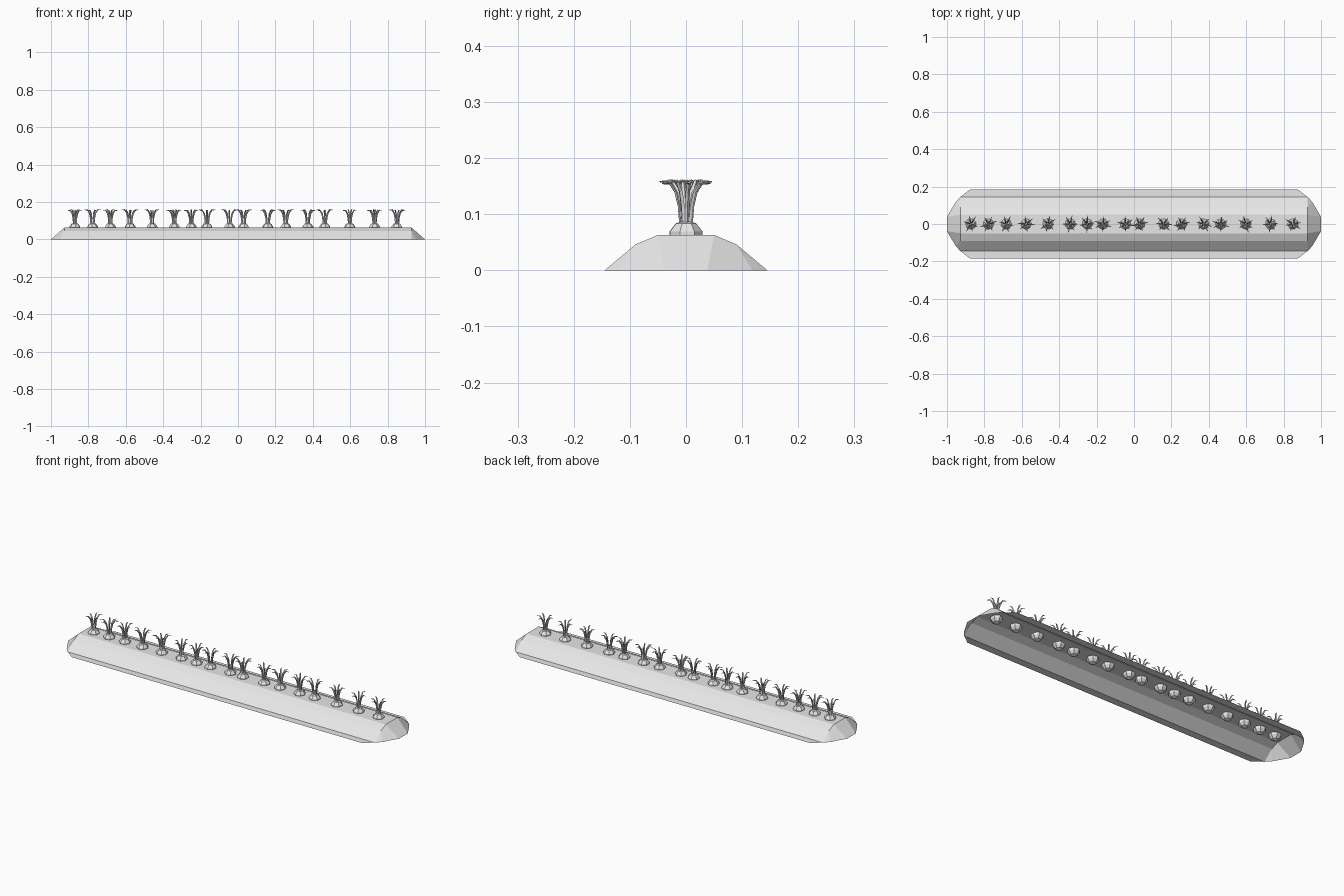
import bpy, bmesh, math, random
from mathutils import Vector, Matrix

random.seed(4)
cube = bpy.data.objects.get("Cube")
if cube:
    bpy.data.objects.remove(cube, do_unlink=True)

grey = bpy.data.materials.new("light grey")
grey.use_nodes = True
grey.diffuse_color = (0.8, 0.8, 0.8, 1)
grey.node_tree.nodes["Principled BSDF"].inputs["Base Color"].default_value = (0.8, 0.8, 0.8, 1)


def to_mesh(name, bm):
    mesh = bpy.data.meshes.new(name)
    bm.to_mesh(mesh)
    bm.free()
    mesh.materials.append(grey)
    return mesh


def add_object(name, mesh, matrix=Matrix()):
    ob = bpy.data.objects.new(name, mesh)
    ob.matrix_world = matrix
    bpy.context.collection.objects.link(ob)
    return ob


# Soil ridge: an open shell with a flat skirt and sloping ends
section = [(-0.185, 0), (-0.145, 0), (-0.09, 0.046), (-0.05, 0.063),
           (0.05, 0.063), (0.09, 0.046), (0.145, 0), (0.185, 0)]
bm = bmesh.new()
rows = {}
for side in (-1, 1):
    rows[side] = [bm.verts.new((side * (0.875 if abs(y) > 0.15 else 0.928), y, z))
                  for y, z in section]
for i in range(len(section) - 1):
    bm.faces.new((rows[-1][i], rows[1][i], rows[1][i + 1], rows[-1][i + 1]))
for side in (-1, 1):
    r = rows[side]
    foot = [bm.verts.new((side * x, y, 0)) for x, y in
            ((0.953, -0.118), (1, -0.038), (1, 0.038), (0.953, 0.118))]
    bm.faces.new((r[1], foot[0], r[2]))
    bm.faces.new((foot[0], foot[1], r[3], r[2]))
    bm.faces.new((foot[1], foot[2], r[4], r[3]))
    bm.faces.new((foot[2], foot[3], r[5], r[4]))
    bm.faces.new((foot[3], r[6], r[5]))
bmesh.ops.recalc_face_normals(bm, faces=bm.faces)
bm.normal_update()
if sum(f.normal.z for f in bm.faces) < 0:
    bmesh.ops.reverse_faces(bm, faces=bm.faces)
add_object("soil_ridge", to_mesh("soil_ridge", bm))

# Root: a faceted bulb half sunk in the soil
bm = bmesh.new()
bmesh.ops.create_uvsphere(bm, u_segments=7, v_segments=5, radius=0.031)
bmesh.ops.scale(bm, vec=(1, 1, 0.95), verts=bm.verts)
root_mesh = to_mesh("root", bm)


# Leaves: tapered stalks that rise and curl outward
def add_stalk(bm, angle, reach, height):
    path = [(0.007, 0.02, 0.0045), (0.010, 0.055, 0.004), (0.016, 0.082, 0.004),
            (0.028, 0.1, 0.0035), (0.044, 0.099, 0.001)]
    turn = Matrix.Rotation(angle, 3, "Z")
    points = [Vector((r * reach, 0, z * height)) for r, z, _ in path]
    rings = []
    for i, p in enumerate(points):
        along = (points[min(i + 1, 4)] - points[max(i - 1, 0)]).normalized()
        across = along.cross(Vector((0, 1, 0)))
        size = path[i][2]
        rings.append([bm.verts.new(turn @ (p + size * (across * math.cos(a)
                      + Vector((0, 1, 0)) * math.sin(a))))
                      for a in (k * math.pi / 2 for k in range(4))])
    for low, high in zip(rings, rings[1:]):
        for k in range(4):
            bm.faces.new((low[k], low[k - 1], high[k - 1], high[k]))
    bm.faces.new(rings[0])
    bm.faces.new(rings[-1])


bm = bmesh.new()
for k in range(6):
    add_stalk(bm, k * math.tau / 6 + random.uniform(-0.2, 0.2),
              random.uniform(0.9, 1.1), random.uniform(0.94, 1.0))
bmesh.ops.recalc_face_normals(bm, faces=bm.faces)
leaf_mesh = to_mesh("leaves", bm)

# Row of plants
spots = [-0.872, -0.778, -0.683, -0.577, -0.46, -0.341, -0.25, -0.166, -0.046,
         0.03, 0.159, 0.255, 0.373, 0.464, 0.598, 0.73, 0.85]
for n, x in enumerate(spots, 1):
    place = Matrix.Translation((x, 0, 0.06)) @ Matrix.Rotation(random.uniform(0, math.tau), 4, "Z")
    add_object(f"root_{n}", root_mesh, place)
    add_object(f"leaves_{n}", leaf_mesh, place)
